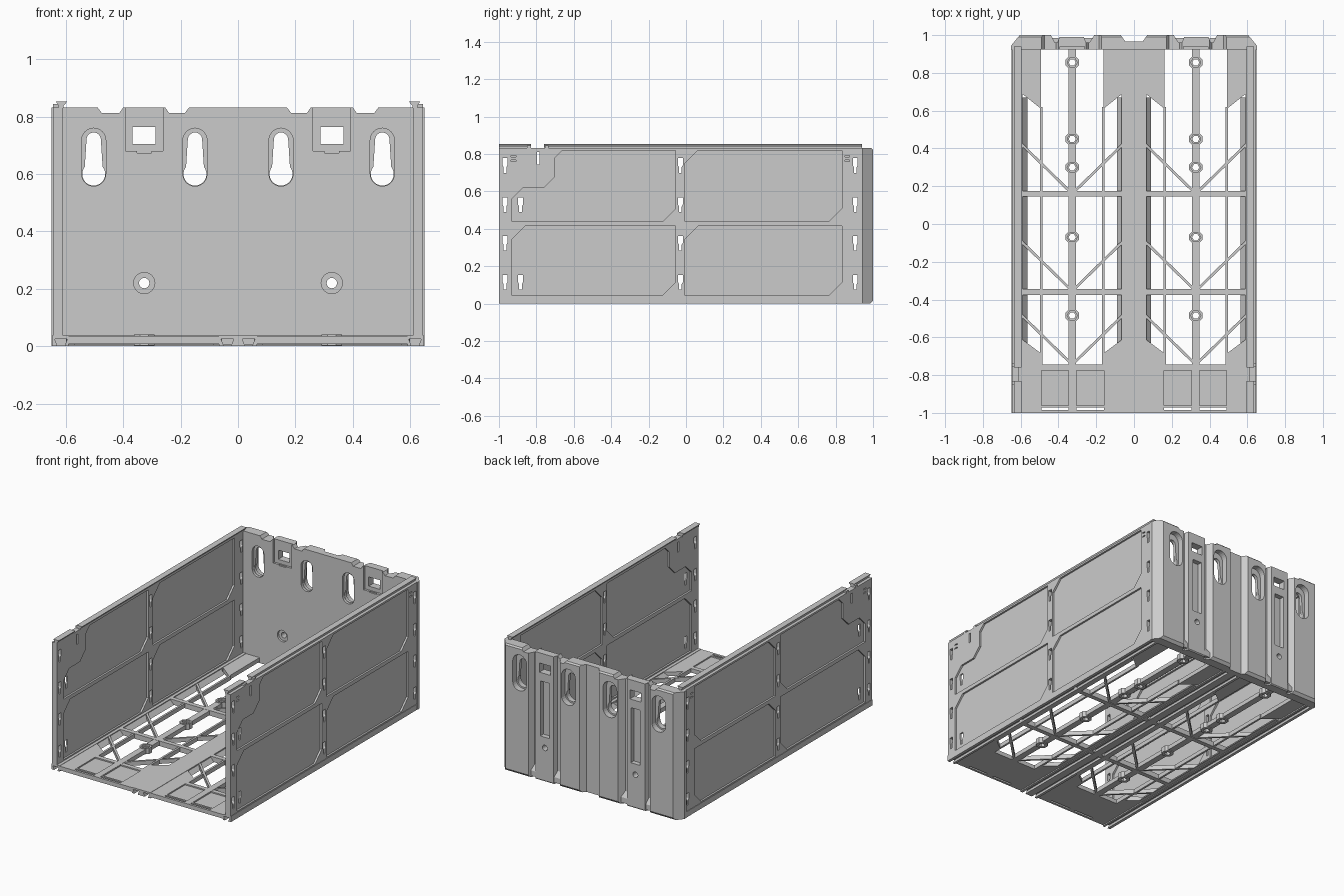
import bpy, bmesh, math
from mathutils import Vector

if "Cube" in bpy.data.objects:
    bpy.data.objects.remove(bpy.data.objects["Cube"])


def prism(name, pts, axis, a, b):
    """Extrude a 2D outline along an axis: x -> (y,z), y -> (x,z), z -> (x,y)."""
    place = {'x': lambda p, t: (t, p[0], p[1]),
             'y': lambda p, t: (p[0], t, p[1]),
             'z': lambda p, t: (p[0], p[1], t)}[axis]
    bm = bmesh.new()
    low = [bm.verts.new(place(p, a)) for p in pts]
    high = [bm.verts.new(place(p, b)) for p in pts]
    bm.faces.new(low)
    bm.faces.new(high)
    for i in range(len(pts)):
        j = (i + 1) % len(pts)
        bm.faces.new((low[i], low[j], high[j], high[i]))
    bmesh.ops.recalc_face_normals(bm, faces=bm.faces)
    me = bpy.data.meshes.new(name)
    bm.to_mesh(me)
    bm.free()
    ob = bpy.data.objects.new(name, me)
    bpy.context.collection.objects.link(ob)
    return ob


def rect(x0, x1, y0, y1):
    return [(x0, y0), (x1, y0), (x1, y1), (x0, y1)]


def box(name, x0, x1, y0, y1, z0, z1):
    return prism(name, rect(x0, x1, y0, y1), 'z', z0, z1)


def arc(cx, cy, r, a0, a1, n):
    return [(cx + r * math.cos(math.radians(a0 + (a1 - a0) * i / n)),
             cy + r * math.sin(math.radians(a0 + (a1 - a0) * i / n))) for i in range(n + 1)]


def bake(ob):
    dg = bpy.context.evaluated_depsgraph_get()
    me = bpy.data.meshes.new_from_object(ob.evaluated_get(dg))
    ob.modifiers.clear()
    ob.data = me


def cut(ob, cutters):
    for c in cutters:
        m = ob.modifiers.new('cut', 'BOOLEAN')
        m.operation, m.solver, m.object = 'DIFFERENCE', 'EXACT', c
    bake(ob)
    for c in cutters:
        bpy.data.objects.remove(c)


def mirror(ob):
    m = ob.modifiers.new('mirror', 'MIRROR')
    m.use_mirror_merge = False
    bake(ob)


def beam(name, p, q, w, z0=0.008, z1=0.035):
    """Flat bar between two floor points."""
    p, q = Vector(p), Vector(q)
    d = (q - p).normalized() * w / 2
    n = Vector((-d.y, d.x))
    return prism(name, [p + n, p - n, q - n, q + n], 'z', z0, z1)


# ---- side wall with panels recessed on both faces
XI, XO = 0.61, 0.645
wall = box('side_wall', XI, XO, -1, 0.95, 0.03, 0.832)


def panel(y0, y1, z0, z1):
    c = 0.07
    return [(y0, z0), (y1 - c, z0), (y1, z0 + c), (y1, z1), (y0 + c, z1), (y0, z1 - c)]


stepped = [(-0.93, 0.44), (-0.125, 0.44), (-0.055, 0.51), (-0.055, 0.82), (-0.66, 0.82),
           (-0.70, 0.78), (-0.70, 0.68), (-0.76, 0.62), (-0.87, 0.62), (-0.93, 0.56)]
panels = [panel(-0.93, -0.055, 0.045, 0.415), panel(-0.005, 0.835, 0.045, 0.415),
          panel(-0.005, 0.835, 0.44, 0.82), stepped]
cutters = []
for p in panels:
    cutters += [prism('cutter', p, 'x', XO - 0.012, 0.7), prism('cutter', p, 'x', 0.5, XI + 0.012)]


def small_keyhole(y, z):
    w, n = 0.013, 0.007
    return prism('cutter', [(y - n, z - 0.04), (y + n, z - 0.04), (y + n, z - 0.01), (y + w, z),
                            (y + w, z + 0.038), (y - w, z + 0.038), (y - w, z), (y - n, z - 0.01)],
                 'x', 0.5, 0.7)


for z in (0.115, 0.325, 0.53, 0.74):
    cutters += [small_keyhole(y, z) for y in (-0.968, -0.03, 0.905)]
for z in (0.115, 0.53):
    cutters.append(small_keyhole(-0.885, z))
cutters.append(box('cutter', 0.5, 0.7, -0.797, -0.783, 0.745, 0.81))
for z in (0.76, 0.785):
    cutters += [box('cutter', 0.63, 0.7, y, y + 0.025, z, z + 0.007) for y in (-0.935, 0.85)]
cut(wall, cutters)
mirror(wall)

# ---- dovetail rails on the wall tops, and the latch beside the rail gap
for y0, y1 in ((-1, -0.83), (-0.76, 0.94)):
    mirror(prism('top_rail', [(0.608, 0.83), (0.625, 0.83), (0.625, 0.838), (0.635, 0.853),
                              (0.595, 0.853), (0.608, 0.838)], 'y', y0, y1))
for y in (-0.85, -0.755):
    mirror(box('rail_latch', 0.615, 0.645, y, y + 0.02, 0.80, 0.845))

# ---- floor beams with dovetail grooves underneath


def grooved(x0, x1, g):
    return [(x0, 0), (g - 0.012, 0), (g - 0.022, 0.025), (g + 0.022, 0.025), (g + 0.012, 0),
            (x1, 0), (x1, 0.037), (x0, 0.037)]


mirror(prism('side_beam', grooved(0.59, 0.648, 0.617), 'y', -1, 0.94))
mirror(prism('centre_beam', grooved(0.0, 0.066, 0.037), 'y', -1, 0.94))

# ---- front plate with shallow pockets and thin slots
plate = box('front_plate', 0.06, 0.595, -1, -0.745, 0.008, 0.035)
cutters = []
for x0, x1 in ((0.16, 0.305), (0.345, 0.49)):
    cutters.append(box('cutter', x0, x1, -0.96, -0.775, 0.027, 0.1))
    cutters.append(box('cutter', x0, x1, -0.985, -0.972, -0.1, 0.1))
cut(plate, cutters)
mirror(plate)

# ---- lattice: every half is symmetric about its own middle rib
MID = 0.327
for s in (-1, 1):
    out, rib = MID + s * 0.266, MID + s * 0.165
    mirror(prism('back_gusset', [(out, 0.94), (rib, 0.94), (rib, 0.61), (out, 0.69)], 'z', 0.008, 0.035))
    mirror(prism('front_gusset', [(out, -0.75), (rib, -0.75), (rib, -0.685), (out, -0.61)], 'z', 0.008, 0.035))
    mirror(beam('long_rib', (rib, -0.75), (rib, 0.62), 0.013))
    mirror(prism('sloped_edge', [(out, 0.035), (out, 0.004), (out - s * 0.028, 0.004)], 'y', -0.63, 0.67))
    for y in (0.17, -0.345, -0.735):
        mirror(beam('diagonal_rib', (MID + s * 0.01, y), (out, y + 0.25), 0.014))
for y in (0.16, -0.36):
    mirror(beam('cross_rib', (0.0, y), (0.6, y), 0.03, 0.004, 0.037))

# ---- middle rib running between ring bosses
bosses = [-0.485, -0.07, 0.30, 0.45, 0.855]
ends = [-1.0] + bosses + [0.95]
for i in range(len(ends) - 1):
    a = ends[i] + (0.025 if i else 0)
    b = ends[i + 1] - (0.025 if i < len(bosses) else 0)
    mirror(beam('middle_rib', (MID, a), (MID, b), 0.042, 0.008, 0.036))
for y in bosses:
    ring = prism('screw_boss', arc(MID, y, 0.038, 22.5, 337.5, 7), 'z', 0.003, 0.04)
    cut(ring, [prism('cutter', arc(MID, y, 0.019, 0, 300, 5), 'z', -0.1, 0.1),
               prism('cutter', arc(MID, y, 0.027, 0, 300, 5), 'z', 0.03, 0.1)])
    mirror(ring)

# ---- corrugated back wall
half = [(0.045, 0.965), (0.07, 1.0), (0.21, 1.0), (0.235, 0.962), (0.255, 0.962), (0.265, 0.99),
        (0.395, 0.99), (0.405, 0.962), (0.42, 0.962), (0.44, 1.0), (0.605, 1.0), (0.65, 0.945),
        (0.65, 0.925)]
back = prism('back_wall', half + [(-x, y) for x, y in reversed(half)], 'z', 0.0, 0.832)
cutters = []
for s in (-1, 1):
    # keyholes: pocket behind, recess in front, through hole
    for k in (0.15, 0.503):
        x = s * k
        cutters.append(prism('cutter', arc(x, 0.735, 0.05, 0, 180, 12) + arc(x, 0.60, 0.05, 180, 360, 12),
                             'y', 0.962, 1.1))
        cutters.append(prism('cutter', arc(x, 0.718, 0.042, 0, 180, 12) + arc(x, 0.60, 0.042, 180, 360, 12),
                             'y', 0.8, 0.942))
        cutters.append(prism('cutter', arc(x, 0.72, 0.025, 0, 180, 12) + arc(x, 0.60, 0.04, 141, 399, 20),
                             'y', 0.8, 1.1))
    # clip recess, window, screw hole, rear channel
    m = s * MID
    cutters += [box('cutter', m - 0.066, m + 0.066, 0.8, 0.94, 0.68, 0.9),
                box('cutter', m - 0.04, m + 0.04, 0.8, 1.1, 0.705, 0.765),
                box('cutter', m - 0.025, m + 0.025, 0.8, 0.935, 0.674, 0.69),
                box('cutter', m - 0.033, m + 0.033, 0.958, 1.1, 0.29, 0.65),
                prism('cutter', arc(m, 0.22, 0.018, 0, 345, 23), 'y', 0.8, 1.1),
                prism('cutter', arc(m, 0.22, 0.037, 0, 345, 23), 'y', 0.8, 0.94)]
    # top edge notches beside the clip
    for a, b in ((0.165, 0.26), (0.394, 0.495)):
        cutters.append(prism('cutter', [(s * a, 0.84), (s * (a + 0.02), 0.813),
                                        (s * (b - 0.02), 0.813), (s * b, 0.84)], 'y', 0.8, 1.1))
# chamfered upper and lower rear edges
cutters += [prism('cutter', [(0.975, -0.01), (1.1, -0.01), (1.1, 0.125)], 'x', -1, 1),
            prism('cutter', [(0.978, 0.845), (1.1, 0.845), (1.1, 0.723)], 'x', -1, 1)]
cut(back, cutters)

# ---- sloped feet closing the rear grooves
for x0, x1 in ((0.215, 0.265), (0.40, 0.44)):
    mirror(prism('groove_foot', [(0.95, 0.01), (0.985, 0.01), (0.985, 0.045), (0.955, 0.09)], 'x', x0, x1))
